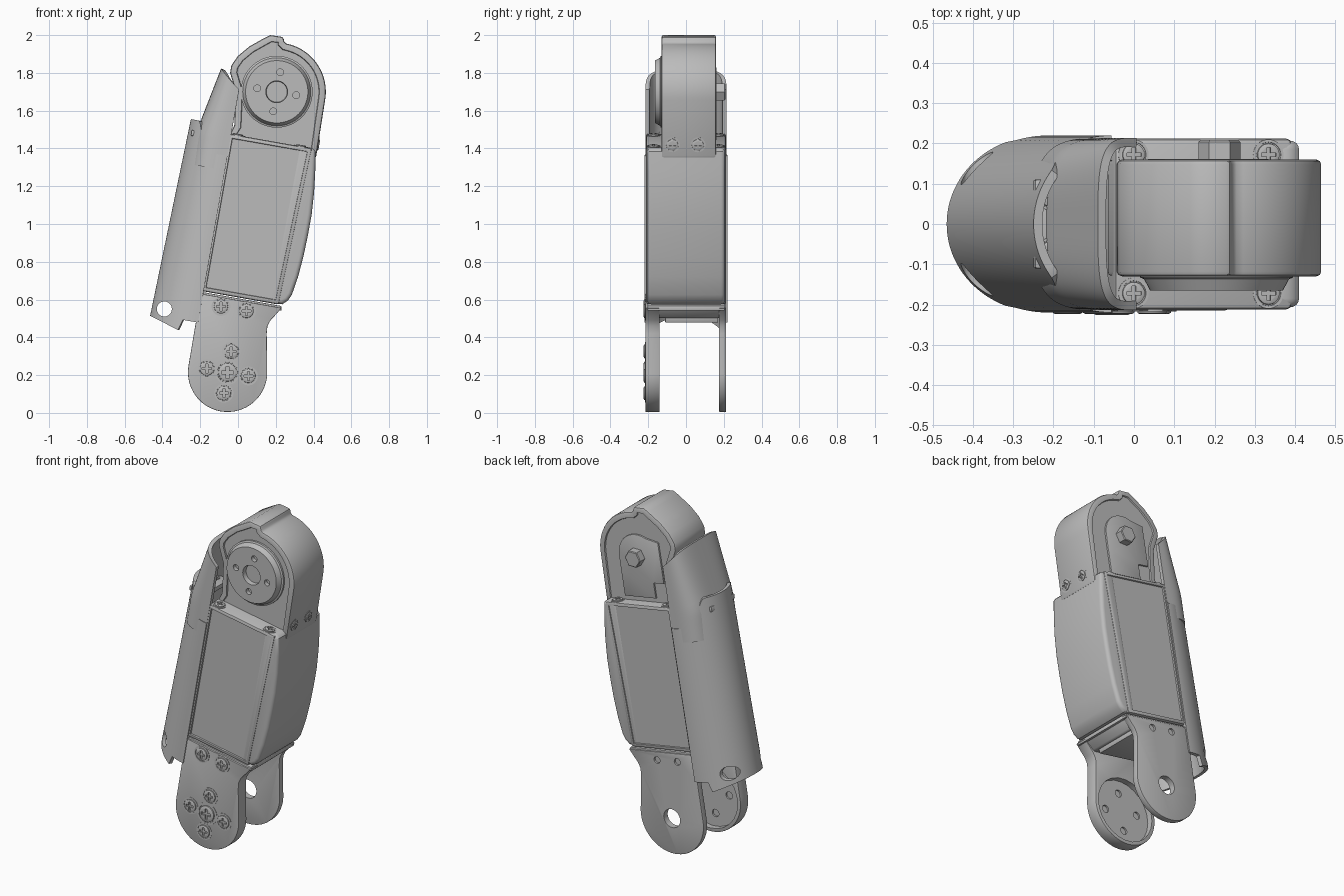
import bpy, bmesh
from math import sin, cos, pi, radians
from mathutils import Vector, Matrix

if "Cube" in bpy.data.objects:
    bpy.data.objects.remove(bpy.data.objects["Cube"])

grey = bpy.data.materials.new("plain_grey")
grey.use_nodes = True
GREY = (0.5, 0.5, 0.5, 1)
grey.diffuse_color = GREY
grey.node_tree.nodes["Principled BSDF"].inputs["Base Color"].default_value = GREY

TILT = radians(10)
PIVOT, HUB = (-0.055, 0.215), (0.205, 1.70)
ACROSS = Vector((cos(TILT), 0, -sin(TILT)))
ALONG = Vector((sin(TILT), 0, cos(TILT)))
FRONT, BACK = Vector((0, -1, 0)), Vector((0, 1, 0))


def P(u, v):
    """Point on the tilted arm axis: u across, v along from the lower pivot."""
    p = Vector((PIVOT[0], 0, PIVOT[1])) + ACROSS * u + ALONG * v
    return p.x, p.z


def arc(c, r, a0, a1, n=24):
    return [(c[0] + r * cos(radians(a0 + (a1 - a0) * i / n)),
             c[1] + r * sin(radians(a0 + (a1 - a0) * i / n))) for i in range(n + 1)]


def add(name, bm):
    me = bpy.data.meshes.new(name)
    bm.to_mesh(me)
    bm.free()
    me.materials.append(grey)
    ob = bpy.data.objects.new(name, me)
    bpy.context.collection.objects.link(ob)
    return ob


def apply(ob, kind, **props):
    bpy.context.view_layer.objects.active = ob
    m = ob.modifiers.new(kind, kind)
    for k, val in props.items():
        setattr(m, k, val)
    bpy.ops.object.modifier_apply(modifier=m.name)


def bevel(ob, width, segs=2):
    apply(ob, "BEVEL", width=width, segments=segs, limit_method="ANGLE", angle_limit=radians(40))


def cut(ob, *cutters):
    for c in cutters:
        apply(ob, "BOOLEAN", object=c, operation="DIFFERENCE", solver="EXACT")
        bpy.data.objects.remove(c)


def smooth(ob):
    bpy.ops.object.select_all(action="DESELECT")
    ob.select_set(True)
    bpy.context.view_layer.objects.active = ob
    bpy.ops.object.shade_smooth_by_angle(angle=radians(32))


def prism(name, pts, y0, y1, bev=0.0, inset=0.0, segs=2):
    """Side profile in x,z extruded over y, with optional inset end faces."""
    bm = bmesh.new()
    f = bm.faces.new([bm.verts.new((x, y0, z)) for x, z in pts])
    ext = bmesh.ops.extrude_face_region(bm, geom=[f])["geom"]
    bmesh.ops.translate(bm, verts=[g for g in ext if isinstance(g, bmesh.types.BMVert)],
                        vec=(0, y1 - y0, 0))
    bmesh.ops.recalc_face_normals(bm, faces=bm.faces)
    ob = add(name, bm)
    if bev:
        bevel(ob, bev, segs)
    if inset:
        bm = bmesh.new()
        bm.from_mesh(ob.data)
        for f in sorted(bm.faces, key=lambda f: f.calc_area())[-2:]:
            if abs(f.normal.y) > 0.9:
                bmesh.ops.inset_region(bm, faces=[f], thickness=inset)
                bmesh.ops.inset_region(bm, faces=[f], thickness=0.003, depth=-0.008)
        bm.to_mesh(ob.data)
        bm.free()
    return ob


def pose(pos, axis, size=1.0):
    return Matrix.Translation(pos) @ axis.to_track_quat("Z", "Y").to_matrix().to_4x4() @ Matrix.Scale(size, 4)


def lathe(name, profile, pos=(0, 0, 0), axis=Vector((0, 0, 1)), n=40):
    """Closed radius/height profile turned about an axis."""
    bm = bmesh.new()
    rings = [[bm.verts.new((r * cos(2 * pi * i / n), r * sin(2 * pi * i / n), h))
              for i in range(n)] for r, h in profile]
    for a, b in zip(rings, rings[1:]):
        for i in range(n):
            bm.faces.new((a[i], a[(i + 1) % n], b[(i + 1) % n], b[i]))
    bm.faces.new(rings[0])
    bm.faces.new(rings[-1])
    bmesh.ops.recalc_face_normals(bm, faces=bm.faces)
    bm.transform(pose(pos, axis))
    return add(name, bm)


def drill(x, z, y0, y1, r):
    return lathe("cutter", [(r, 0), (r, y1 - y0)], (x, y0, z), BACK, 24)


# Motor housing with raised rim
motor = [(0.06, 1.94), (0.14, 1.985), (0.17, 2.0), (0.24, 1.99), (0.245, 1.965)]
motor += arc(HUB, 0.26, 79, -10)
motor += [(0.413, 1.35), (0.28, 1.33), (-0.07, 1.42), (-0.02, 1.52), (-0.012, 1.7),
          (-0.042, 1.8), (-0.035, 1.84), (0.0, 1.89)]
smooth(prism("motor_housing", motor, -0.13, 0.16, 0.012, 0.022))

# Output hub with bolt holes
hub = lathe("output_hub", [(0.19, -0.01), (0.19, 0.008), (0.18, 0.012), (0.165, 0.04), (0.058, 0.04),
                           (0.055, 0.012)], (HUB[0], -0.125, HUB[1]), FRONT, 64)
spokes = [ACROSS, ALONG, -ACROSS, -ALONG]
for d in spokes:
    cut(hub, drill(HUB[0] + d.x * 0.105, HUB[1] + d.z * 0.105, -0.2, -0.14, 0.018))
smooth(hub)

# Rear idler plate and boss
rear = [P(0.13, 1.27), P(0.13, 1.42)] + arc(HUB, 0.13, -10, 110, 12) + [
    P(-0.15, 1.6), P(-0.15, 1.36), P(-0.08, 1.36), P(-0.08, 1.27)]
smooth(prism("rear_plate", rear, 0.148, 0.162, 0.003))
smooth(lathe("rear_boss", [(0.052, 0), (0.052, 0.046), (0.047, 0.05)], (0.212, 0.158, HUB[1]), BACK, 6))

# Main arm body with edge panels, and its bulged outer cover
body = prism("arm_body", [P(-0.212, 0.4), P(-0.212, 1.245), P(0.235, 1.245), P(0.205, 0.4)],
             -0.212, 0.212, 0.012, 0.012)
smooth(body)
cover = [P(0.16, 1.235), (0.395, 1.405), (0.41, 1.385), (0.409, 1.28), (0.403, 1.17), (0.39, 1.05),
         (0.37, 0.94), (0.347, 0.83), (0.318, 0.72), (0.285, 0.625), (0.265, 0.595), (0.235, 0.575), P(0.15, 0.4)]
smooth(prism("outer_cover", cover, -0.207, 0.207, 0.022, segs=4))
smooth(prism("body_base", [P(-0.207, 0.37), P(-0.207, 0.395), P(0.22, 0.395), P(0.225, 0.37)],
             -0.205, 0.205, 0.005))

# Lower fork: thick front cheek, thin rear cheek, cross bridge
cheek = arc(PIVOT, 0.21, 170, 358, 40) + [(0.152, 0.42), (0.156, 0.46), (0.172, 0.49), (0.2, 0.52),
                                          (0.226, 0.55), P(0.225, 0.385), P(-0.207, 0.385), (-0.225, 0.47)]
front = prism("front_cheek", cheek, -0.215, -0.14, 0.012)
cut(front, drill(*PIVOT, -0.175, -0.1, 0.19))
for d in spokes:
    cut(front, drill(PIVOT[0] + d.x * 0.112, PIVOT[1] + d.z * 0.112, -0.185, -0.15, 0.022))
smooth(front)
back = prism("rear_cheek", cheek, 0.175, 0.212, 0.01)
cut(back, drill(*PIVOT, 0.1, 0.3, 0.055))
for u in (-0.095, 0.042):
    x, z = P(u, 0.337)
    cut(back, drill(x, z, 0.2, 0.3, 0.02))
smooth(back)
smooth(prism("fork_bridge", [P(-0.2, 0.32), P(-0.2, 0.385), P(0.22, 0.385), P(0.17, 0.32)], -0.16, 0.19, 0.01))
smooth(prism("bridge_slab", [P(-0.15, 0.295), P(-0.15, 0.33), P(0.16, 0.33), P(0.16, 0.295)], -0.11, 0.17, 0.004))


def shell(name, width, depth, power, low, high, rows=14, cols=48):
    """Curved half-tube along the arm with shaped lower and upper edges."""
    bm = bmesh.new()
    grid = []
    for i in range(cols + 1):
        t = -pi / 2 + pi * i / cols
        c, s = abs(cos(t)) ** power, abs(sin(t)) ** power * (1 if t > 0 else -1)
        col = []
        for j in range(rows + 1):
            u = -0.2 - depth(low(-0.2 - 0.25 * c)) * c
            v = low(u) + (high(u) - low(u)) * j / rows
            x, z = P(-0.2 - depth(v) * c, v)
            col.append(bm.verts.new((x, width * s, z)))
        grid.append(col)
    for a, b in zip(grid, grid[1:]):
        for j in range(rows):
            bm.faces.new((a[j + 1], b[j + 1], b[j], a[j]))
    ob = add(name, bm)
    apply(ob, "SOLIDIFY", thickness=0.022, offset=-1)
    return ob


# Rear shell: long lower tube and shorter upper tongue
def tube_low(u):
    return 0.172 + (-0.289 - u) * 0.31 if u < -0.285 else 0.232


def tube_high(u):
    k = min(max((-0.335 - u) / 0.075, 0), 1)
    return 1.128 + 0.158 * k * k * (3 - 2 * k)


tube = shell("rear_shell", 0.22, lambda v: 0.256 - 0.03 * (v - 0.224), 1.0, tube_low, tube_high)
cut(tube, drill(-0.39, 0.55, -0.4, 0.4, 0.04))
smooth(tube)
smooth(shell("shell_tongue", 0.214, lambda v: 0.185 - 0.2 * max(v - 1.22, 0), 0.6,
             lambda u: 1.05, lambda u: 1.49 + 0.5 * (-0.21 - u)))
smooth(prism("shell_ledge", [P(-0.41, 1.2), P(-0.41, 1.23), P(-0.3, 1.23), P(-0.3, 1.2)], -0.11, 0.11, 0.004))

# Cross-head screws sharing one mesh
proto = lathe("pivot_screw", [(1, -0.2), (1, 0.12), (0.82, 0.12), (0.8, 0.02), (0.74, 0.02),
                              (0.72, 0.2), (0.6, 0.26)])
bm = bmesh.new()
w, l = 0.12, 0.48
plus = [(w, w), (w, l), (-w, l), (-w, w), (-l, w), (-l, -w), (-w, -w), (-w, -l), (w, -l), (w, -w), (l, -w), (l, w)]
f = bm.faces.new([bm.verts.new((x, y, 0.1)) for x, y in plus])
ext = bmesh.ops.extrude_face_region(bm, geom=[f])["geom"]
bmesh.ops.translate(bm, verts=[g for g in ext if isinstance(g, bmesh.types.BMVert)], vec=(0, 0, 1))
bmesh.ops.recalc_face_normals(bm, faces=bm.faces)
cut(proto, add("cutter", bm))
smooth(proto)
proto.matrix_world = pose((PIVOT[0], -0.209, PIVOT[1]), FRONT, 0.066)


def screw(name, x, y, z, axis, size):
    ob = bpy.data.objects.new(name, proto.data)
    bpy.context.collection.objects.link(ob)
    ob.matrix_world = pose((x, y, z), axis, size)


for d in spokes:
    screw("cheek_screw", PIVOT[0] + d.x * 0.112, -0.211, PIVOT[1] + d.z * 0.112, FRONT, 0.05)
for u in (-0.095, 0.042):
    x, z = P(u, 0.337)
    screw("bridge_screw", x, -0.211, z, FRONT, 0.05)
for y in (-0.172, 0.172):
    for u in (-0.165, 0.175):
        x, z = P(u, 1.243)
        screw("body_screw", x, y, z, ALONG, 0.038)
for y in (-0.07, 0.07):
    x, z = P(-0.375, 1.23)
    screw("ledge_screw", x, y, z, ALONG, 0.035)
for y in (-0.072, 0.063):
    screw("motor_screw", 0.42, y, 1.42, ACROSS, 0.04)
